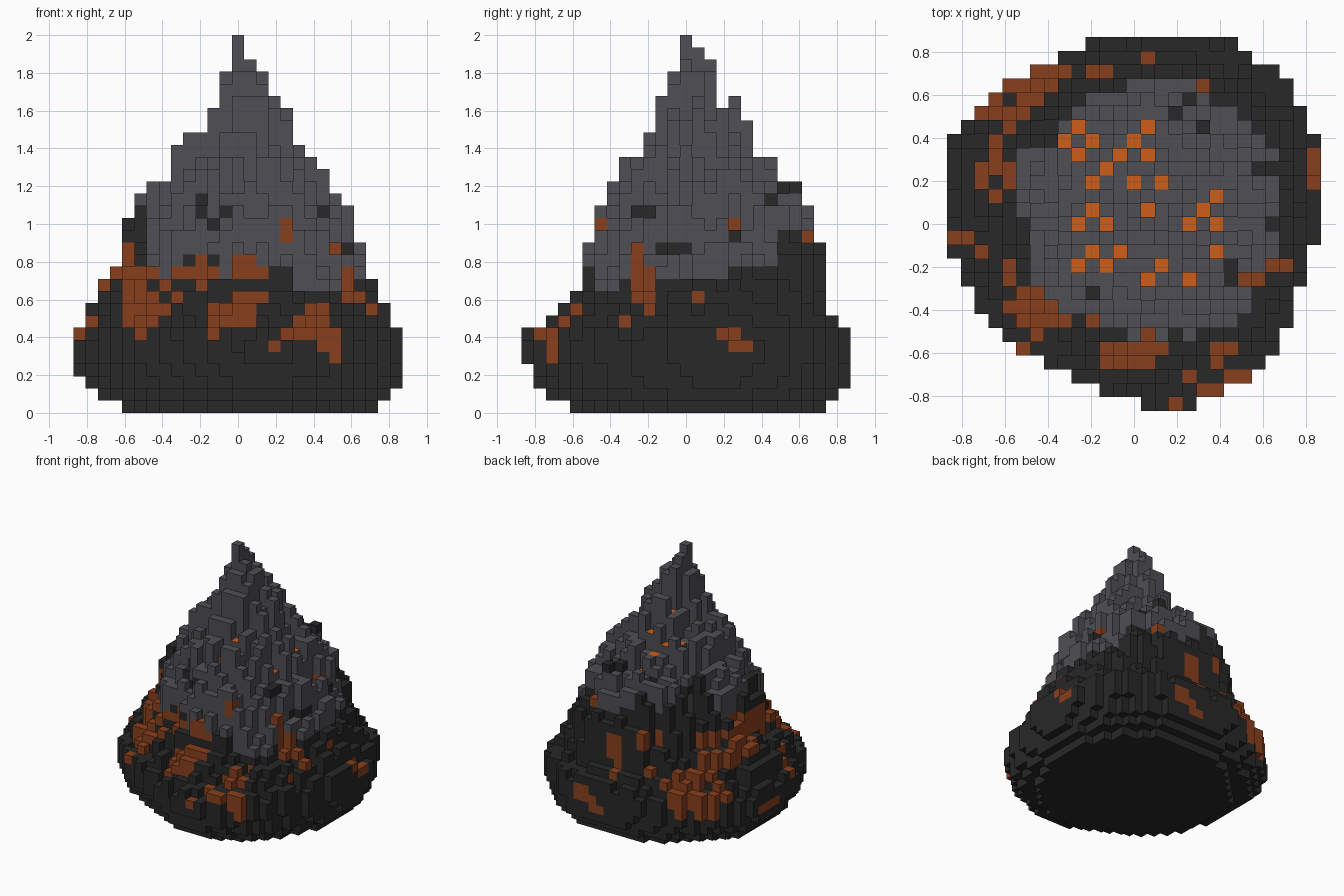
import bpy, bmesh, math, random
from mathutils import Vector, noise

cube = bpy.data.objects.get("Cube")
if cube:
    bpy.data.objects.remove(cube, do_unlink=True)

rng = random.Random(4)
LAYERS, HALF = 31, 13
SIZE = 2 / LAYERS

# Materials
COLOURS = {
    "dark basalt": (0.021, 0.021, 0.021),
    "grey ash": (0.078, 0.078, 0.09),
    "rust lava": (0.25, 0.05, 0.012),
    "glowing ember": (0.62, 0.11, 0.01),
}
DARK, GREY, RUST, EMBER = range(len(COLOURS))
materials = []
for label, rgb in COLOURS.items():
    mat = bpy.data.materials.new(label)
    mat.use_nodes = True
    mat.diffuse_color = (*rgb, 1)
    shader = mat.node_tree.nodes["Principled BSDF"]
    shader.inputs["Base Color"].default_value = (*rgb, 1)
    shader.inputs["Roughness"].default_value = 0.9
    materials.append(mat)

# Mountain profile in blocks: layer, then reach to -x, +x, -y, +y
PROFILE = [
    (0, 9, 11, 9, 11), (1, 11, 12, 11, 12), (2, 12, 12.7, 12, 12.7), (4, 13, 13, 13, 13),
    (6, 13, 13, 13, 13), (7, 12, 12, 11, 12), (8, 12, 12, 10, 11), (9, 11, 11, 9, 11),
    (12, 9, 10, 8, 11), (14, 9, 9, 8, 10), (16, 8, 9, 7, 10), (18, 7, 7, 6, 9),
    (19, 5, 7, 6, 7), (21, 5, 6, 4, 6), (23, 3, 4, 3, 5), (25, 1, 3, 2, 4),
    (27, 1, 2, 1, 2), (29, 0, 0, 0, 1), (30, 0, 0, 0, 0),
]
# Uneven outline, one factor per sixteenth of a turn from +x
OUTLINE = [.98, 1.06, 1.11, 1.09, 1, .98, 1.02, 1.1,
           .99, .95, .91, .86, .96, 1.03, 1.02, .95]


def reach(k):
    for low, high in zip(PROFILE, PROFILE[1:]):
        if low[0] <= k <= high[0]:
            t = (k - low[0]) / (high[0] - low[0])
            return [a + (b - a) * t + 0.5 for a, b in zip(low[1:], high[1:])]


def inside(x, y, k):
    left, right, front, back = reach(k)
    turn = math.atan2(y, x) / math.tau % 1 * len(OUTLINE)
    i = int(turn) % len(OUTLINE)
    factor = OUTLINE[i] + (OUTLINE[(i + 1) % len(OUTLINE)] - OUTLINE[i]) * (turn - int(turn))
    return math.hypot(x / (right if x > 0 else left), y / (back if y > 0 else front)) <= factor


def wobble(x, y, z=0.0, scale=0.31):
    return noise.noise(Vector((x, y, z)) * scale + Vector((0.37, 0.61, 0.23)))


# Ember pits among the ash spikes
PITS = {
    (-4, 7), (-5, 6), (-3, 6), (1, 7), (-4, 5), (0, 6), (-1, 5), (1, 5), (-2, 4), (-3, 3),
    (0, 3), (2, 3), (-3, 1), (-4, 0), (-2, 0), (1, 1), (5, 1), (6, 2), (4, 0), (6, 0),
    (-1, -2), (-3, -2), (-4, -3), (-2, -3), (6, -2), (2, -3), (1, -4), (4, -4),
}

# Block columns: spiky on the ash cone, lumpy on the base
solid, tops = set(), {}
span = range(-HALF, HALF + 1)
for x in span:
    for y in span:
        levels = [k for k in range(LAYERS) if inside(x, y, k)]
        if not levels:
            continue
        top = levels[-1]
        if (x, y) in PITS:
            top -= 3
        elif 10 < top < LAYERS - 4:
            top -= rng.choice((0, 0, 1, 1, 2, 3))
        elif 3 < top <= 10:
            top -= int(3.5 * max(0, wobble(x, y))) + rng.choice((0, 0, 0, 1))
        tops[x, y] = top
        solid.update((x, y, k) for k in range(top + 1) if k > 3 or k in levels)

# Lava patches by facing side: first and last block across, then up
front_lava = [
    (-9, -8, 7, 11), (-9, -9, 12, 13), (-10, -10, 11, 11), (-7, -7, 7, 9), (-6, -6, 8, 8),
    (-8, -8, 6, 6), (-4, -3, 11, 11), (-3, -3, 10, 12), (0, 1, 11, 12), (2, 2, 11, 11),
    (0, 2, 9, 9), (-2, 1, 7, 8), (-2, -2, 6, 6), (6, 7, 8, 8), (5, 7, 7, 7), (4, 8, 6, 6),
    (3, 3, 5, 5), (7, 8, 5, 5), (8, 8, 4, 4), (4, 4, 14, 15),
]
right_lava = [
    (-4, -3, 9, 11), (-4, -4, 12, 13), (-3, -3, 8, 8), (1, 1, 9, 9), (3, 4, 6, 6),
    (4, 5, 5, 5), (-5, -5, 7, 7), (4, 4, 15, 15),
]
back_lava = [
    (4, 5, 5, 5), (3, 5, 4, 4), (2, 3, 3, 3), (1, 2, 9, 11), (1, 1, 7, 8),
    (-3, -2, 11, 12), (5, 5, 14, 14), (-8, -6, 5, 8),
]
left_lava = [
    (9, 11, 4, 8), (8, 8, 6, 10), (5, 7, 9, 12), (2, 4, 10, 13), (0, 1, 11, 13),
    (-2, -1, 8, 8), (-1, -1, 6, 7), (-7, -4, 9, 11), (-7, -6, 7, 8), (2, 5, 4, 4),
]
FRONT, RIGHT, BACK, LEFT = (0, -1), (1, 0), (0, 1), (-1, 0)
LAVA = {FRONT: front_lava, RIGHT: right_lava, BACK: back_lava, LEFT: left_lava}
# Dark stones showing through the ash
STONES = {
    FRONT: [(-3, -3, 16, 17), (-2, -2, 15, 15), (-1, -1, 16, 16), (-4, -2, 11, 12)],
    RIGHT: [(-4, -3, 16, 16), (4, 4, 14, 14), (7, 7, 17, 17), (-2, 0, 13, 13), (8, 9, 18, 18)],
}


def in_patch(patches, x, y, k):
    for (dx, dy), boxes in patches.items():
        if x * dx + y * dy <= 0 or (x + dx, y + dy, k) in solid:
            continue
        across = y if dx else x
        if any(a <= across <= b and c <= k <= d for a, b, c, d in boxes):
            return True
    return False


def block_colour(x, y, k):
    if in_patch(LAVA, x, y, k):
        return RUST
    # Ash covers a rounded patch, thinner at the back left
    beyond = (abs((x - 1.4) / 9.4) ** 2.5 + abs((y - 1.1) / 10) ** 2.5) ** 0.4
    beyond += 0.12 * wobble(x, y) + (0.12 if x < 0 and y > 5 else 0)
    floor = 14 if y > 7 else 10 if y < -5 and x > 4 else 11
    if beyond > 1 or k < floor + 1.5 * wobble(x, y, k) or in_patch(STONES, x, y, k):
        return DARK
    return DARK if y > 4 and k < 18 and rng.random() < 0.08 else GREY


colour = {block: block_colour(*block) for block in sorted(solid)}

DIRECTIONS = [Vector(d) for d in
              ((1, 0, 0), (-1, 0, 0), (0, 1, 0), (0, -1, 0), (0, 0, 1), (0, 0, -1))]


def build(name, blocks):
    """Mesh the open sides of a group of blocks."""
    bm = bmesh.new()
    corners = {}

    def corner(point):
        key = tuple(round(c * 2) for c in point)
        if key not in corners:
            corners[key] = bm.verts.new(Vector(point) * SIZE)
        return corners[key]

    for block in blocks:
        centre = Vector(block) + Vector((0, 0, 0.5))
        for d in DIRECTIONS:
            if tuple(int(c) for c in Vector(block) + d) in solid:
                continue
            u = Vector((d.y, d.z, d.x))
            v = d.cross(u)
            face = bm.faces.new([corner(centre + (d + u * a + v * b) / 2)
                                 for a, b in ((-1, -1), (1, -1), (1, 1), (-1, 1))])
            x, y, k = block
            glowing = d.z > 0 and (x, y) in PITS and k == tops[x, y]
            face.material_index = EMBER if glowing else colour[block]
    mesh = bpy.data.meshes.new(name)
    bm.to_mesh(mesh)
    bm.free()
    for mat in materials:
        mesh.materials.append(mat)
    bpy.context.collection.objects.link(bpy.data.objects.new(name, mesh))


# Parts
build("basalt_base", [b for b in colour if b[2] < 11])
build("ash_cone", [b for b in colour if b[2] >= 11])
